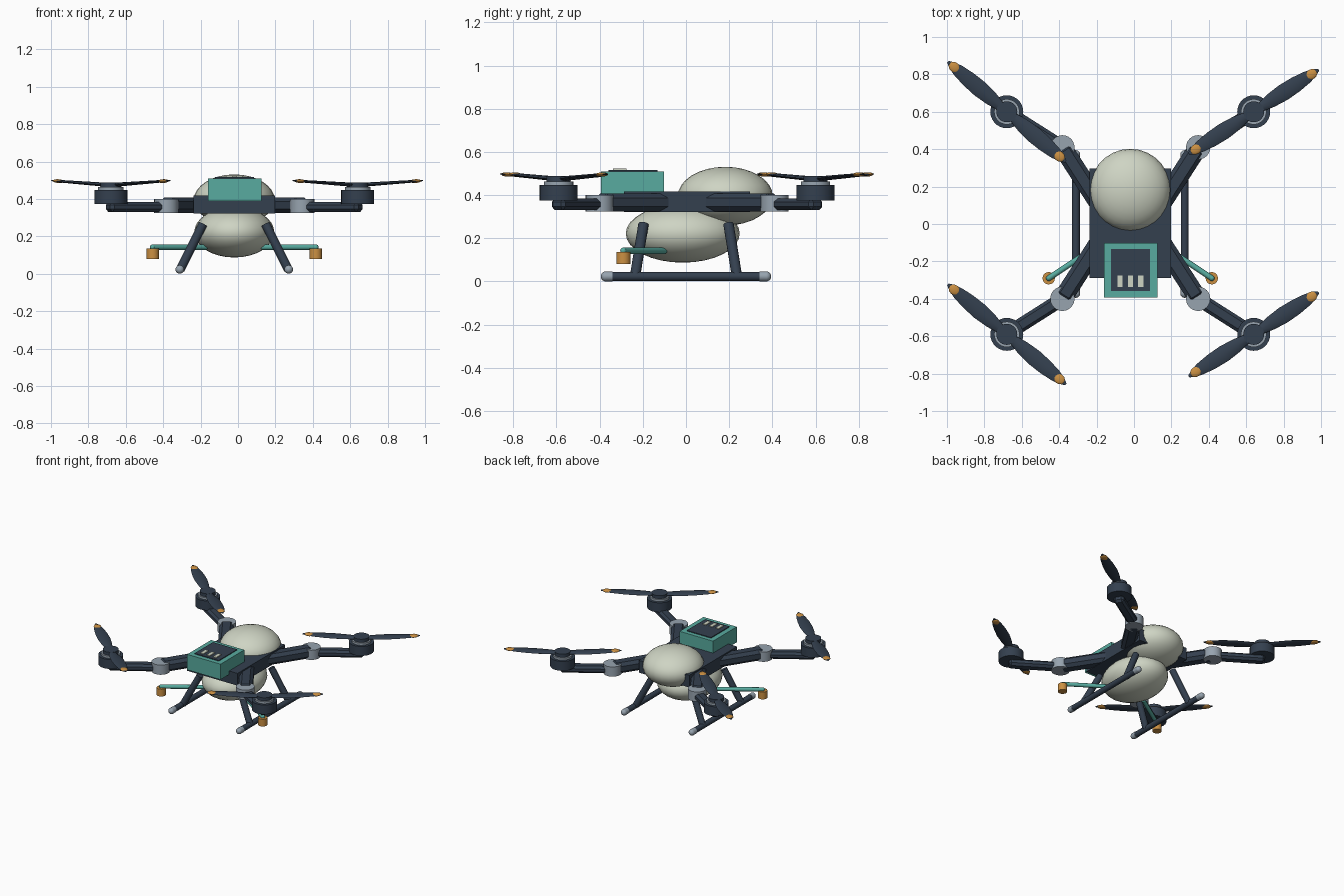
import bpy, bmesh, math
from mathutils import Vector, Matrix

if "Cube" in bpy.data.objects:
    bpy.data.objects.remove(bpy.data.objects["Cube"])

CX = -0.02  # centre line of the airframe


def material(name, rgb):
    m = bpy.data.materials.new(name)
    m.diffuse_color = (*rgb, 1)
    m.use_nodes = True
    m.node_tree.nodes["Principled BSDF"].inputs["Base Color"].default_value = m.diffuse_color
    return m


NAVY = material("dark navy", (0.034, 0.051, 0.078))
TEAL = material("teal", (0.098, 0.41, 0.35))
CREAM = material("cream", (0.62, 0.66, 0.55))
ORANGE = material("orange", (0.60, 0.28, 0.055))
GREY = material("light grey", (0.31, 0.37, 0.43))


def finish(name, bm, mat, smooth=True):
    bmesh.ops.recalc_face_normals(bm, faces=bm.faces)
    mesh = bpy.data.meshes.new(name)
    bm.to_mesh(mesh)
    bm.free()
    mesh.materials.append(mat)
    ob = bpy.data.objects.new(name, mesh)
    bpy.context.collection.objects.link(ob)
    if smooth:
        bpy.ops.object.select_all(action='DESELECT')
        ob.select_set(True)
        bpy.context.view_layer.objects.active = ob
        bpy.ops.object.shade_smooth_by_angle(angle=math.radians(35))
    return ob


def ellipsoid(name, centre, radii, mat, rot=Matrix.Identity(4), seg=28, rings=16):
    bm = bmesh.new()
    m = Matrix.Translation(centre) @ rot @ Matrix.Diagonal((*radii, 1))
    bmesh.ops.create_uvsphere(bm, u_segments=seg, v_segments=rings, radius=1, matrix=m)
    return finish(name, bm, mat)


def box(name, centre, size, mat, bevel=0.0, rot=Matrix.Identity(4)):
    bm = bmesh.new()
    bmesh.ops.create_cube(bm, size=1, matrix=Matrix.Diagonal((*size, 1)))
    if bevel:
        bmesh.ops.bevel(bm, geom=bm.edges[:], offset=bevel, segments=1, affect='EDGES')
    bm.transform(Matrix.Translation(centre) @ rot)
    return finish(name, bm, mat, False)


def rod(name, a, b, r, mat, seg=16):
    a, b = Vector(a), Vector(b)
    d = b - a
    bm = bmesh.new()
    m = Matrix.Translation((a + b) / 2) @ d.to_track_quat('Z', 'Y').to_matrix().to_4x4()
    bmesh.ops.create_cone(bm, cap_ends=True, segments=seg, radius1=r, radius2=r,
                          depth=d.length, matrix=m)
    return finish(name, bm, mat)


def beam(name, a, b, width, z0, z1, mat, bevel):
    a, b = Vector((*a, 0)), Vector((*b, 0))
    d = b - a
    mid = (a + b) / 2
    return box(name, (mid.x, mid.y, (z0 + z1) / 2), (d.length, width, z1 - z0), mat, bevel,
               Matrix.Rotation(math.atan2(d.y, d.x), 4, 'Z'))


def blade(name, place):
    # Lens-shaped sections along x: (radius, half width, half thickness)
    prof = [(0.0, 0.022, 0.011), (0.05, 0.026, 0.011), (0.11, 0.038, 0.010),
            (0.19, 0.045, 0.009), (0.27, 0.042, 0.008), (0.34, 0.033, 0.007),
            (0.385, 0.021, 0.005), (0.414, 0.006, 0.003)]
    bm = bmesh.new()
    rings = []
    for x, w, t in prof:
        rings.append([bm.verts.new((x, w * math.cos(k * math.pi / 4),
                                    t * math.sin(k * math.pi / 4))) for k in range(8)])
    for p, q in zip(rings, rings[1:]):
        for k in range(8):
            bm.faces.new((p[k], p[(k + 1) % 8], q[(k + 1) % 8], q[k]))
    bm.faces.new(rings[0])
    bm.faces.new(rings[-1])
    bm.transform(place)
    return finish(name, bm, NAVY)


# Hull plate and the two rounded tanks
box("hull_plate", (CX, 0.005, 0.37), (0.434, 0.585, 0.095), NAVY)
ellipsoid("upper_shell", (CX, 0.182, 0.395), (0.216, 0.22, 0.136), CREAM)
ellipsoid("lower_tank", (CX, -0.015, 0.222), (0.214, 0.264, 0.135), CREAM)

# Battery with top panel and charge bars
box("battery", (CX + 0.002, -0.247, 0.45), (0.286, 0.292, 0.12), TEAL)
box("battery_panel", (CX + 0.002, -0.246, 0.512), (0.208, 0.226, 0.008), NAVY)
for i in (-1, 0, 1):
    box("charge_bar", (CX + 0.001 + i * 0.055, -0.307, 0.518), (0.027, 0.062, 0.008), CREAM)

for sx in (-1, 1):
    for sy in (-1, 1):
        def P(x, y):
            return (CX + sx * x, 0.005 + sy * y)

        # Folding arm with grey hinge
        beam("inner_arm", P(0.15, 0.075), P(0.363, 0.405), 0.10, 0.325, 0.408, NAVY, 0.022)
        beam("outer_arm", P(0.363, 0.405), P(0.675, 0.603), 0.075, 0.33, 0.384, NAVY, 0.016)
        h = P(0.363, 0.405)
        rod("hinge", (*h, 0.325), (*h, 0.40), 0.065, GREY, 24)

        # Motor
        m = P(0.66, 0.595)
        rod("motor", (*m, 0.374), (*m, 0.447), 0.088, NAVY, 28)
        rod("motor_ring", (*m, 0.447), (*m, 0.463), 0.068, GREY, 28)
        rod("motor_cap", (*m, 0.463), (*m, 0.488), 0.056, NAVY, 28)

        # Two-blade propeller with orange tips
        ang = math.radians(33 if sx > 0 else -40.3)
        for turn in (0, math.pi):
            rot = Matrix.Rotation(ang + turn, 4, 'Z') @ Matrix.Rotation(-0.058, 4, 'Y')
            place = Matrix.Translation((*m, 0.474)) @ rot
            blade("propeller_blade", place)
            ellipsoid("blade_tip", place @ Vector((0.368, 0, 0)), (0.034, 0.027, 0.010),
                      ORANGE, rot, 12, 8)

        # Landing strut
        rod("landing_strut", (CX + sx * 0.168, sy * 0.197, 0.265),
            (CX + sx * 0.288, sy * 0.236, 0.024), 0.024, NAVY)

    # Skid with rounded grey ends
    x = CX + sx * 0.291
    rod("skid", (x, -0.345, 0.023), (x, 0.345, 0.023), 0.021, NAVY)
    for sy in (-1, 1):
        rod("skid_end", (x, sy * 0.34, 0.023), (x, sy * 0.372, 0.023), 0.023, GREY)
        ellipsoid("skid_end_cap", (x, sy * 0.372, 0.023), (0.023, 0.023, 0.023), GREY,
                  Matrix.Identity(4), 16, 10)

    # Spray boom and nozzle
    tip = (CX + sx * 0.436, -0.29, 0.142)
    rod("spray_boom", (CX + sx * 0.15, -0.10, 0.142), tip, 0.015, TEAL, 12)
    ellipsoid("boom_end", tip, (0.015, 0.015, 0.015), TEAL, Matrix.Identity(4), 12, 8)
    rod("spray_nozzle", (tip[0], tip[1], 0.08), (tip[0], tip[1], 0.136), 0.033, ORANGE, 20)
